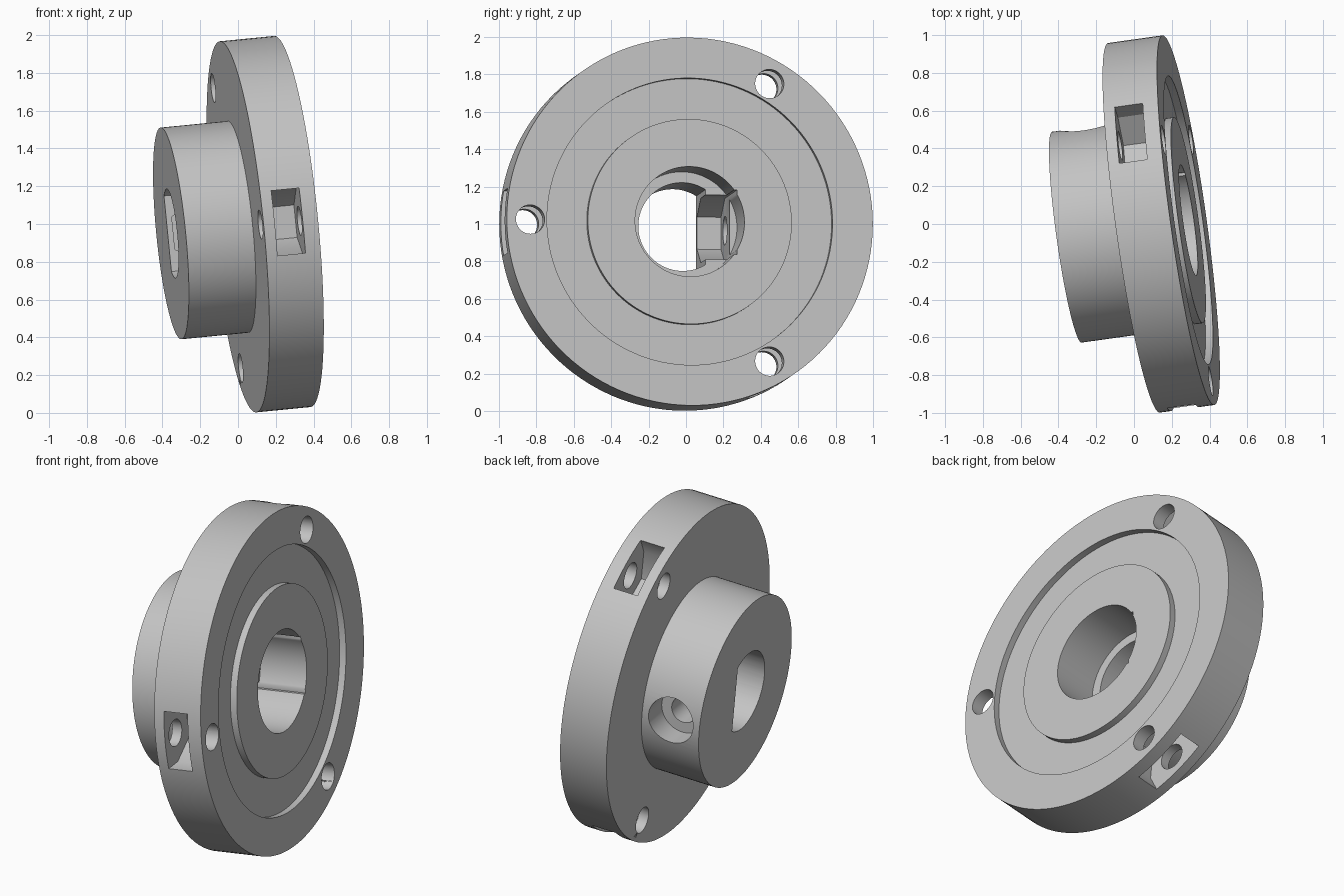
import bpy, bmesh, math
from mathutils import Vector, Matrix

cube = bpy.data.objects.get("Cube")
if cube:
    bpy.data.objects.remove(cube, do_unlink=True)

# Local frame: x along the shaft, x = 0 where the hub meets the flange
X, Y, Z = Vector((1, 0, 0)), Vector((0, 1, 0)), Vector((0, 0, 1))
FLANGE, HUB = 0.292, 0.36
FLANGE_R, HUB_R, BORE_R, SHAFT_R = 0.987, 0.563, 0.295, 0.237
NUT = 0.173          # nut corner radius
SCREW_R = 0.0775
BOLT_CIRCLE = 0.86

steel = bpy.data.materials.new("light grey")
steel.use_nodes = True
grey = (0.55, 0.55, 0.55, 1)
steel.diffuse_color = grey
steel.node_tree.nodes["Principled BSDF"].inputs["Base Color"].default_value = grey


def finish(name, bm):
    bmesh.ops.recalc_face_normals(bm, faces=bm.faces)
    mesh = bpy.data.meshes.new(name)
    bm.to_mesh(mesh)
    bm.free()
    mesh.materials.append(steel)
    obj = bpy.data.objects.new(name, mesh)
    bpy.context.collection.objects.link(obj)
    return obj


def lathe(name, profile, steps=128):
    """Revolve (x, radius) points about the shaft axis."""
    bm = bmesh.new()
    verts = [bm.verts.new((x, r, 0)) for x, r in profile]
    edges = [bm.edges.new(pair) for pair in zip(verts, verts[1:])]
    bmesh.ops.spin(bm, geom=verts + edges, cent=(0, 0, 0), axis=X,
                   angle=math.tau, steps=steps, use_merge=False)
    bmesh.ops.remove_doubles(bm, verts=bm.verts, dist=0.0001)
    return finish(name, bm)


def prism(name, points, lo, hi, origin, u, w):
    """Extrude a flat outline along w; u is the outline's first axis."""
    v = w.cross(u)
    bm = bmesh.new()
    face = bm.faces.new([bm.verts.new(origin + u * a + v * b + w * lo) for a, b in points])
    top = bmesh.ops.extrude_face_region(bm, geom=[face])["geom"]
    bmesh.ops.translate(bm, vec=w * (hi - lo),
                        verts=[g for g in top if isinstance(g, bmesh.types.BMVert)])
    return finish(name, bm)


def arc(radius, start=0.0, end=math.tau, count=64):
    step = (end - start) / count
    return [(radius * math.cos(start + i * step), radius * math.sin(start + i * step))
            for i in range(count)]


def nut_slot(length):
    """Half a hexagon continued as a straight slot along u."""
    flat = -NUT * math.cos(math.pi / 6)
    return [(length, -NUT), (length, NUT), (0, NUT),
            (flat, NUT / 2), (flat, -NUT / 2), (0, -NUT)]


# Hub and flange with ring groove and wide bore
body = lathe("flanged_hub", [
    (-HUB, 0), (-HUB, HUB_R), (0, HUB_R), (0, FLANGE_R), (FLANGE, FLANGE_R),
    (FLANGE, 0.77), (FLANGE - 0.04, 0.77), (FLANGE - 0.04, 0.55), (FLANGE, 0.55),
    (FLANGE, BORE_R), (0, BORE_R), (0, 0)])

# D-shaped shaft hole
flat_angle = math.acos(0.125 / SHAFT_R)
d_shape = arc(SHAFT_R, flat_angle, math.tau - flat_angle)
d_shape.append((0.125, -SHAFT_R * math.sin(flat_angle)))
cutters = [prism("shaft_hole", d_shape, -HUB - 0.1, 0.1, Vector(), Y, X)]

# Set screw: nut trap, through hole and counterbore in the hub side
mid = X * (-HUB / 2)
cutters += [
    prism("hub_nut_trap", nut_slot(0.55), 0.1, 0.255, mid, X, Y),
    prism("set_screw_hole", arc(SCREW_R), 0.2, 0.7, mid, X, Y),
    prism("set_screw_counterbore", arc(0.14), 0.4, 0.7, mid, X, Y)]

# Three flange screws with nut slots open at the rim
for angle in (60, 180, 300):
    t = math.radians(angle)
    out = Y * math.cos(t) + Z * math.sin(t)
    cutters += [
        prism("flange_hole", arc(SCREW_R), -0.1, FLANGE + 0.1, out * BOLT_CIRCLE, out, X),
        prism("flange_nut_slot", nut_slot(0.3), 0.06, 0.21, out * BOLT_CIRCLE, out, X)]

bpy.ops.object.select_all(action='DESELECT')
bpy.context.view_layer.objects.active = body
body.select_set(True)
for cutter in cutters:
    cutter.hide_render = True
    cut = body.modifiers.new(cutter.name, 'BOOLEAN')
    cut.operation, cut.solver, cut.object = 'DIFFERENCE', 'EXACT', cutter
    bpy.ops.object.modifier_apply(modifier=cut.name)
    bpy.data.objects.remove(cutter, do_unlink=True)

bpy.ops.object.shade_smooth_by_angle(angle=math.radians(30))

# Tilt the shaft axis and set the part on the ground
axis = Vector((0.986, 0.138, 0.097)).normalized()
up = Vector((-axis.z, 0, axis.x)).normalized()
side = up.cross(axis)
up = axis.cross(side)
tilt = Matrix((axis, side, up)).transposed().to_4x4()
body.data.transform(Matrix.Translation((0, -0.02, 0.985)) @ tilt)
